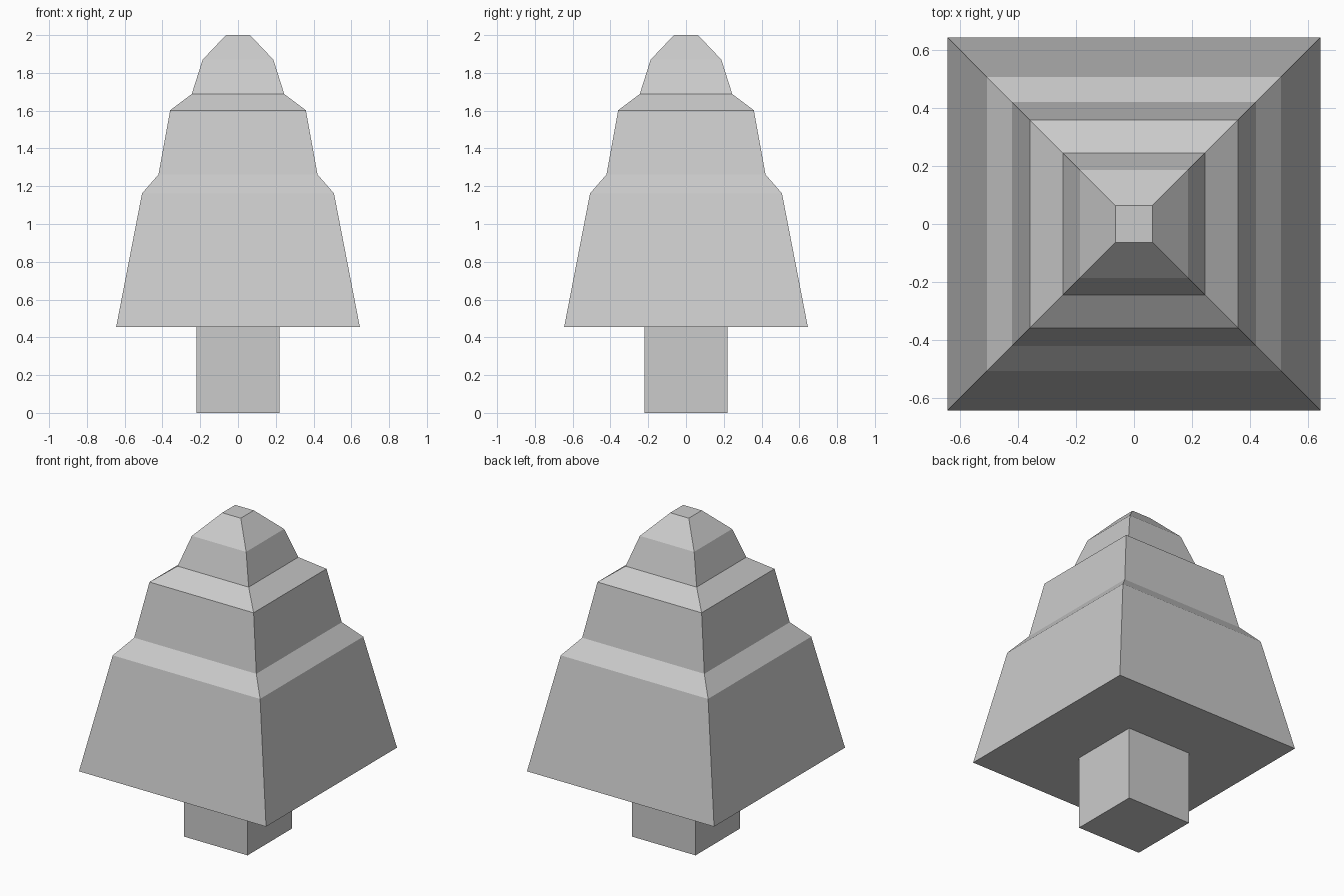
import bpy, bmesh

if "Cube" in bpy.data.objects:
    bpy.data.objects.remove(bpy.data.objects["Cube"])


def square_loft(name, profile):
    """Stack square rings (half width, height) into a closed solid."""
    bm = bmesh.new()
    rings = [[bm.verts.new((sx * w, sy * w, z))
              for sx, sy in ((-1, -1), (1, -1), (1, 1), (-1, 1))]
             for w, z in profile]
    for low, high in zip(rings, rings[1:]):
        for i in range(4):
            j = (i + 1) % 4
            bm.faces.new((low[i], low[j], high[j], high[i]))
    bm.faces.new(rings[0][::-1])
    bm.faces.new(rings[-1])
    mesh = bpy.data.meshes.new(name)
    bm.to_mesh(mesh)
    bm.free()
    obj = bpy.data.objects.new(name, mesh)
    bpy.context.collection.objects.link(obj)
    return obj


# Square trunk
square_loft("trunk", [(0.22, 0), (0.22, 0.455)])

# Tiered foliage, from the wide skirt to the blunt tip
square_loft("foliage", [
    (0.645, 0.455), (0.508, 1.162),
    (0.421, 1.262), (0.359, 1.602),
    (0.245, 1.688), (0.187, 1.87), (0.064, 2.0),
])
